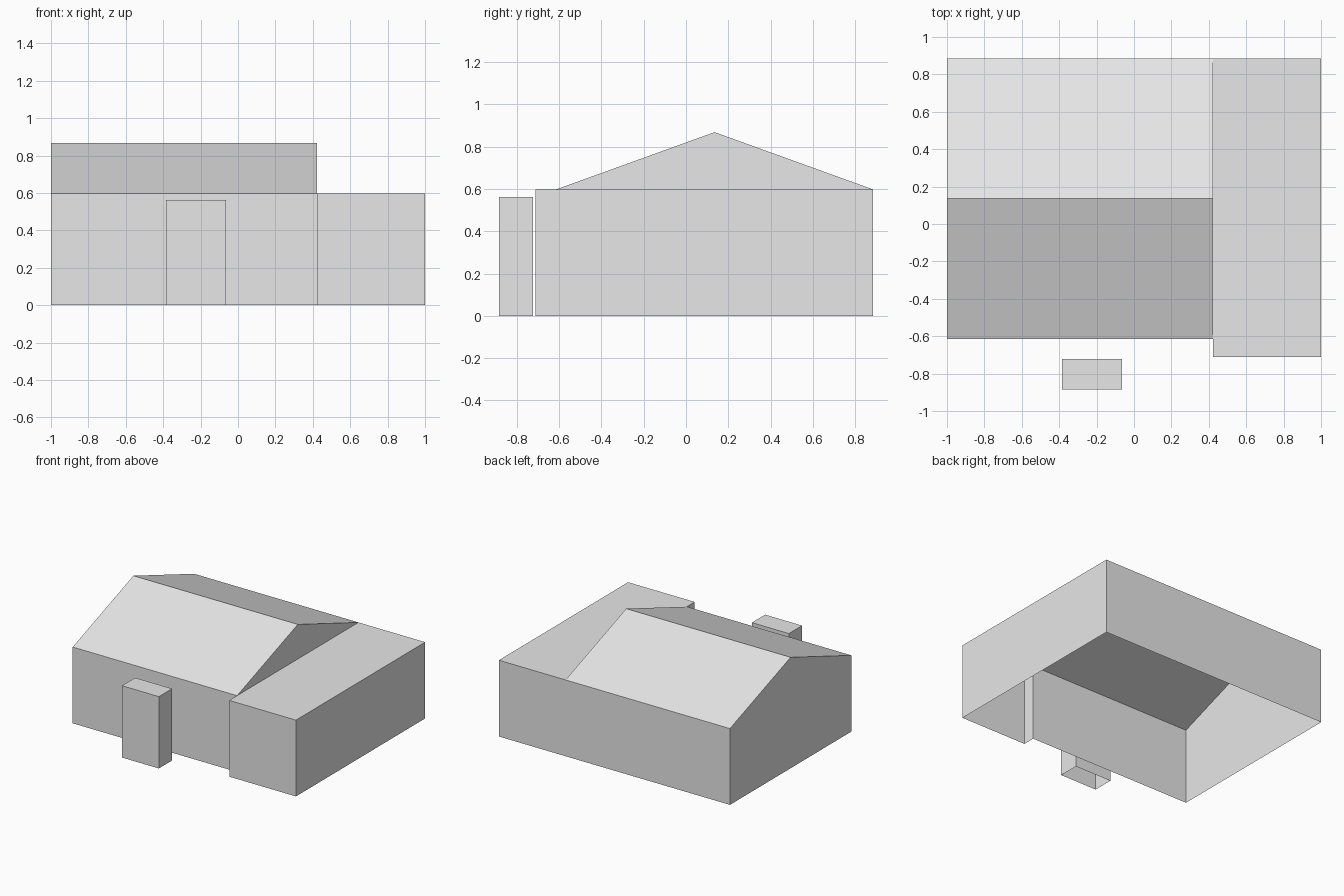
import bpy
import bmesh

cube = bpy.data.objects.get("Cube")
if cube:
    bpy.data.objects.remove(cube, do_unlink=True)

grey = bpy.data.materials.new("plain_grey")
grey.use_nodes = True
grey.diffuse_color = (0.8, 0.8, 0.8, 1)
grey.node_tree.nodes["Principled BSDF"].inputs["Base Color"].default_value = (0.8, 0.8, 0.8, 1)

# Main dimensions
LEFT, JOIN, RIGHT = -1.0, 0.423, 1.0
BACK, MAIN_FRONT, WING_FRONT = 0.885, -0.615, -0.712
EAVE, RIDGE = 0.597, 0.868


def finish(name, bm):
    mesh = bpy.data.meshes.new(name)
    bm.to_mesh(mesh)
    bm.free()
    mesh.materials.append(grey)
    obj = bpy.data.objects.new(name, mesh)
    bpy.context.collection.objects.link(obj)
    return obj


def polygons(name, faces):
    bm = bmesh.new()
    for points in faces:
        bm.faces.new([bm.verts.new(p) for p in points])
    bmesh.ops.remove_doubles(bm, verts=bm.verts, dist=0.0001)
    return finish(name, bm)


def shell(name, outline, height, capped):
    """Thin walls on a counter-clockwise outline, open underneath."""
    faces = []
    for (ax, ay), (bx, by) in zip(outline, outline[1:] + outline[:1]):
        faces.append([(ax, ay, 0), (bx, by, 0), (bx, by, height), (ax, ay, height)])
    if capped:
        faces.append([(x, y, height) for x, y in outline])
    return polygons(name, faces)


# Outer walls of the house and side wing, one open L-shaped room
shell("house_walls",
      [(LEFT, BACK), (LEFT, MAIN_FRONT), (JOIN, MAIN_FRONT),
       (JOIN, WING_FRONT), (RIGHT, WING_FRONT), (RIGHT, BACK)],
      EAVE, False)

# Gabled main roof: two slopes and two triangular ends
mid = (BACK + MAIN_FRONT) / 2
lf, lr, lb = [(LEFT, y, z) for y, z in ((MAIN_FRONT, EAVE), (mid, RIDGE), (BACK, EAVE))]
rf, rr, rb = [(JOIN, p[1], p[2]) for p in (lf, lr, lb)]
polygons("main_roof", [[lf, rf, rr, lr], [lr, rr, rb, lb], [lf, lr, lb], [rf, rb, rr]])

# Flat roof over the wing
polygons("wing_roof", [[(JOIN, WING_FRONT, EAVE), (RIGHT, WING_FRONT, EAVE),
                        (RIGHT, BACK, EAVE), (JOIN, BACK, EAVE)]])

# Free-standing block in front of the house
shell("front_block",
      [(-0.385, -0.885), (-0.065, -0.885), (-0.065, -0.722), (-0.385, -0.722)],
      0.562, True)
